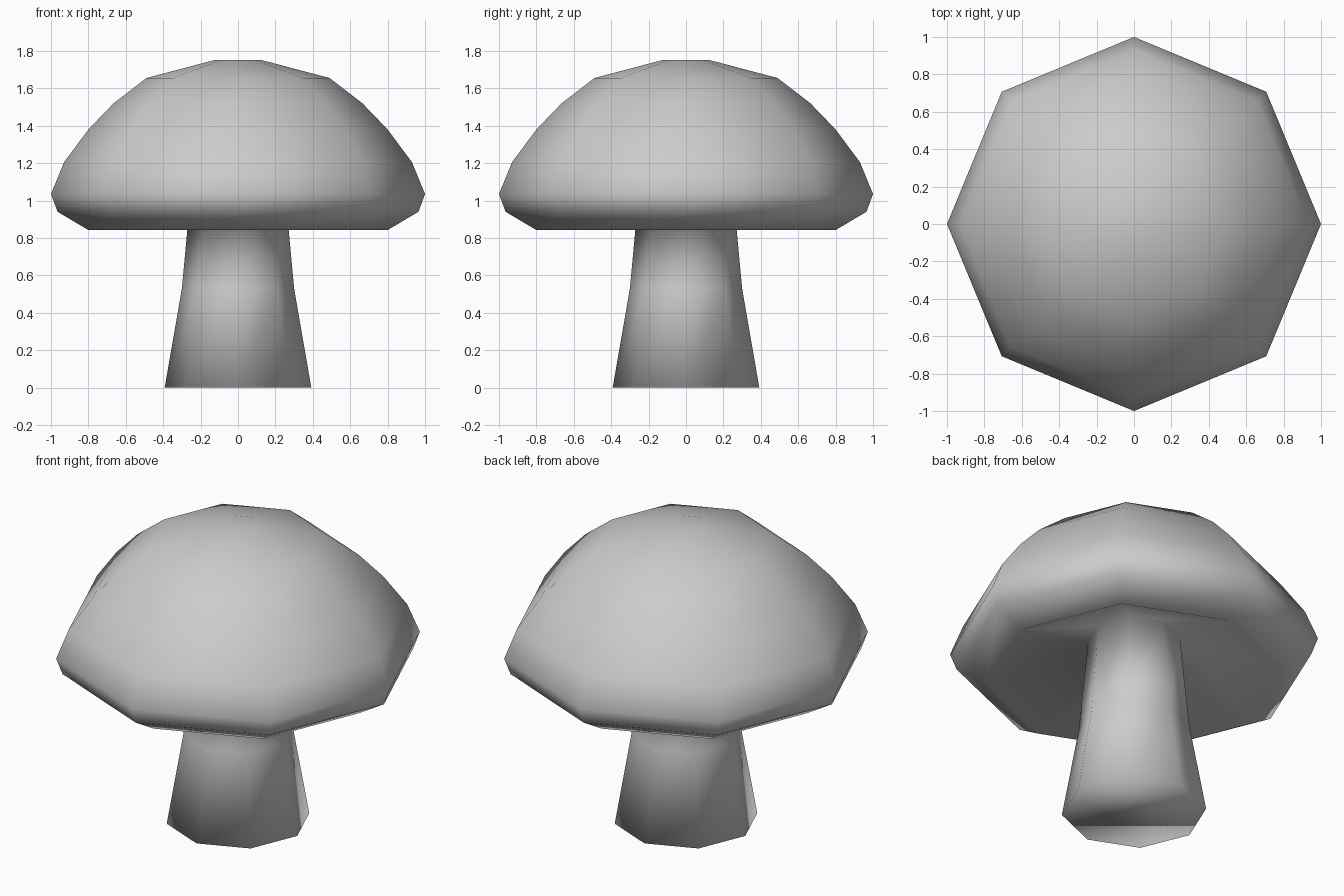
import bpy, bmesh
from math import cos, sin, tau

if "Cube" in bpy.data.objects:
    bpy.data.objects.remove(bpy.data.objects["Cube"])

SIDES = 8


def lathe(name, profile):
    """Turn an (r, z) profile around z into a closed smooth eight-sided body."""
    bm = bmesh.new()
    rings = [[bm.verts.new((r * cos(tau * i / SIDES), r * sin(tau * i / SIDES), z))
              for i in range(SIDES)] for r, z in profile]
    for a, b in zip(rings, rings[1:]):
        for i in range(SIDES):
            j = (i + 1) % SIDES
            bm.faces.new((a[i], a[j], b[j], b[i]))
    bm.faces.new(rings[0][::-1])
    bm.faces.new(rings[-1])
    for f in bm.faces:
        f.smooth = True
    mesh = bpy.data.meshes.new(name)
    bm.to_mesh(mesh)
    bm.free()
    obj = bpy.data.objects.new(name, mesh)
    bpy.context.collection.objects.link(obj)
    return obj


# Flared stem up to the hollow of the cap
stem = [(0.392, 0), (0.30, 0.53), (0.25, 1.07)]
# Rim and dome, ending in a small flat crown
cap = [(0.80, 0.842), (0.965, 0.94), (1.00, 1.035), (0.93, 1.205),
       (0.80, 1.38), (0.665, 1.52), (0.49, 1.655), (0.13, 1.75)]

# Stem flows into the cap's conical underside as one continuous skin
lathe("mushroom", stem + cap)
